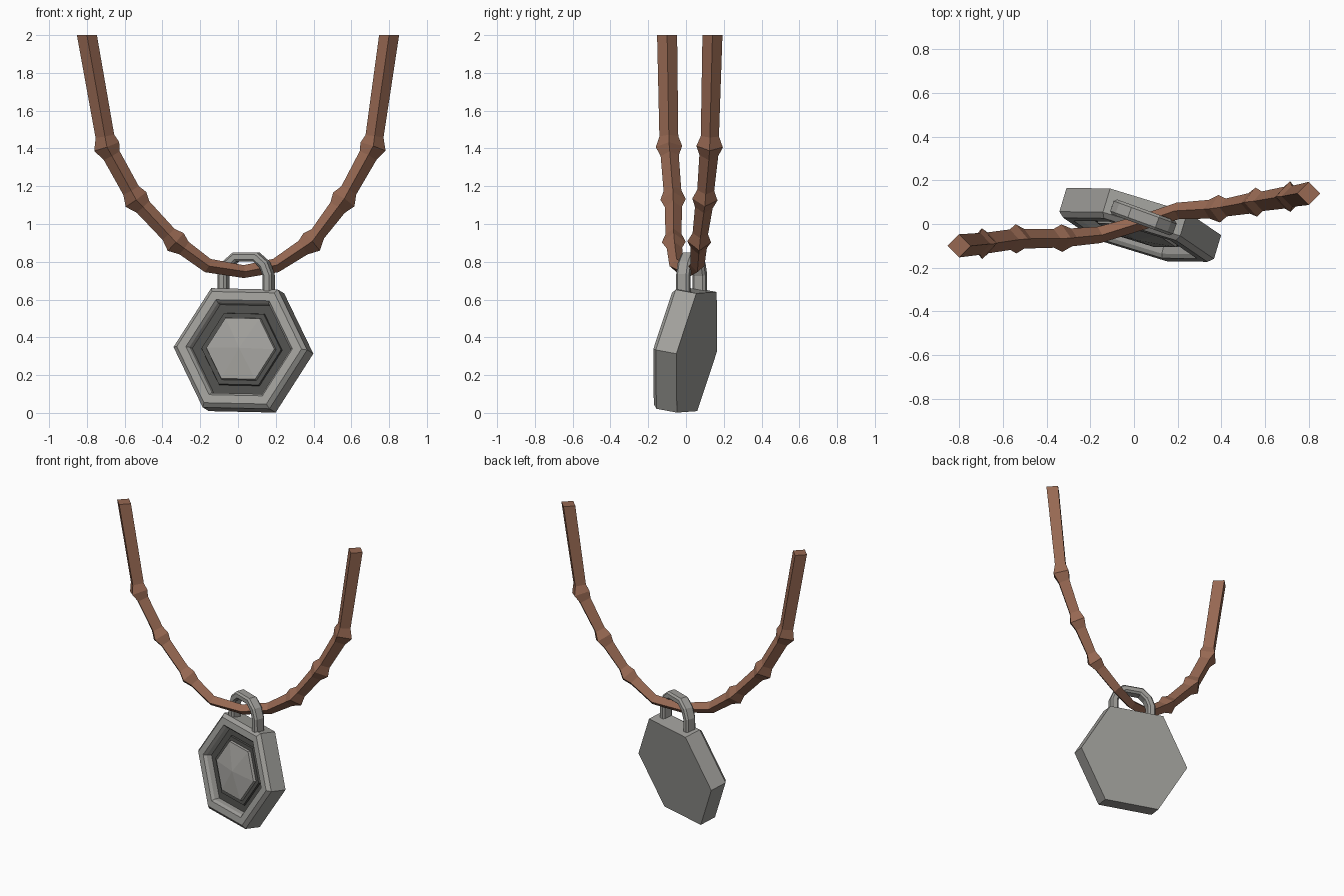
import bpy, bmesh, math
from mathutils import Vector, Matrix

if "Cube" in bpy.data.objects:
    bpy.data.objects.remove(bpy.data.objects["Cube"])


def material(name, rgb):
    m = bpy.data.materials.new(name)
    m.diffuse_color = (*rgb, 1)
    m.use_nodes = True
    m.node_tree.nodes["Principled BSDF"].inputs["Base Color"].default_value = m.diffuse_color
    return m


steel = material("grey metal", (0.35, 0.345, 0.325))
dark = material("dark recess metal", (0.075, 0.075, 0.07))
leather = material("brown leather", (0.31, 0.14, 0.085))


def loft(name, rings, mat, closed_tip=None):
    """Skin a list of point rings; cap the start, and cap or point the end."""
    bm = bmesh.new()
    vr = [[bm.verts.new(p) for p in r] for r in rings]
    n = len(vr[0])
    for a, b in zip(vr, vr[1:]):
        for i in range(n):
            j = (i + 1) % n
            bm.faces.new((a[i], a[j], b[j], b[i]))
    bm.faces.new(vr[0][::-1])
    if closed_tip is None:
        bm.faces.new(vr[-1])
    else:
        tip = bm.verts.new(closed_tip)
        for i in range(n):
            bm.faces.new((vr[-1][i], vr[-1][(i + 1) % n], tip))
    bmesh.ops.recalc_face_normals(bm, faces=bm.faces)
    me = bpy.data.meshes.new(name)
    bm.to_mesh(me)
    bm.free()
    ob = bpy.data.objects.new(name, me)
    bpy.context.collection.objects.link(ob)
    me.materials.append(mat)
    return ob


def sweep(path, section, ref):
    """Rings for path items (point, tangent, scale); section is in (side, ref)."""
    rings = []
    for p, t, s in path:
        side = ref.cross(t).normalized()
        up = t.cross(side).normalized()
        rings.append([p + (side * a + up * b) * s for a, b in section])
    return rings


# ---- hexagonal pendant, built facing -y then tilted into place
tilt = (Matrix.Translation((0.045, 0.057, 0.321))
        @ Matrix.Rotation(math.radians(-16.8), 4, 'Z')
        @ Matrix.Rotation(math.radians(-10), 4, 'X')
        @ Matrix.Rotation(math.radians(1.2), 4, 'Y'))


def hexagon(depth, r):
    return [Vector((r * math.cos(k * math.pi / 3), -depth, r * math.sin(k * math.pi / 3)))
            for k in range(6)]


body = loft("pendant_body", [hexagon(*p) for p in (
    (0, 0.37), (0.115, 0.37), (0.137, 0.345), (0.137, 0.295), (0.12, 0.28),
    (0.085, 0.275))], steel)
# recessed floor is darker
body.data.materials.append(dark)
for f in body.data.polygons:
    if f.normal.y < -0.9 and abs(f.center.y + 0.085) < 0.005:
        f.material_index = 1
step = loft("recess_step", [hexagon(*p) for p in (
    (0.08, 0.225), (0.098, 0.22), (0.098, 0.19))], dark)
boss = loft("centre_boss", [hexagon(*p) for p in ((0.09, 0.195), (0.115, 0.188))],
            steel, closed_tip=Vector((0, -0.138, 0)))
for ob in (body, step, boss):
    ob.matrix_world = tilt

# ---- bail: chamfered bar bent into an arch
half = [(0.127, 0.62), (0.127, 0.73), (0.105, 0.785), (0.058, 0.825)]
pts = [Vector((x, 0, z)) for x, z in half] + [Vector((-x, 0, z)) for x, z in half[::-1]]
path = []
for i, p in enumerate(pts):
    a = (p - pts[i - 1]).normalized() if i else Vector((0, 0, 1))
    b = (pts[i + 1] - p).normalized() if i < len(pts) - 1 else Vector((0, 0, -1))
    path.append((p, (a + b).normalized(), 1))
w, d, c = 0.026, 0.036, 0.012
bar = [(w, d - c), (w - c, d), (c - w, d), (-w, d - c),
       (-w, c - d), (c - w, -d), (w - c, -d), (w, c - d)]
bail = loft("bail", sweep(path, bar, Vector((0, 1, 0))), steel)
bail.matrix_world = (Matrix.Translation((0.043, 0.03, 0))
                     @ Matrix.Rotation(math.radians(-20), 4, 'Z'))

# ---- cord: square section set on edge, with knots (x, y, z, is_knot, radius)
nodes = [(-0.80, -0.10, 2.0, 0, 0.053), (-0.695, -0.09, 1.41, 1, 0.05),
         (-0.54, -0.068, 1.13, 1, 0.047), (-0.33, -0.065, 0.905, 1, 0.043),
         (-0.16, -0.05, 0.78, 0, 0.038), (0.03, 0.005, 0.748, 0, 0.034),
         (0.20, 0.06, 0.78, 0, 0.038), (0.39, 0.07, 0.905, 1, 0.043),
         (0.56, 0.10, 1.13, 1, 0.047), (0.715, 0.125, 1.41, 1, 0.05),
         (0.80, 0.14, 2.0, 0, 0.053)]
P = [Vector(n[:3]) for n in nodes]
path = []
for i, (p, n) in enumerate(zip(P, nodes)):
    if i == 0 or i == len(P) - 1:
        path.append((p, Vector((0, 0, -1 if i == 0 else 1)), n[4]))
        continue
    a, b = (p - P[i - 1]).normalized(), (P[i + 1] - p).normalized()
    t = (a + b).normalized()
    if n[3]:
        path += [(p - a * 0.055, a, n[4]), (p, t, n[4] + 0.02), (p + b * 0.055, b, n[4] - 0.002)]
    else:
        path.append((p, t, n[4]))
diamond = [(1, 0), (0, 1), (-1, 0), (0, -1)]
loft("cord", sweep(path, diamond, Vector((0, 1, 0))), leather)
